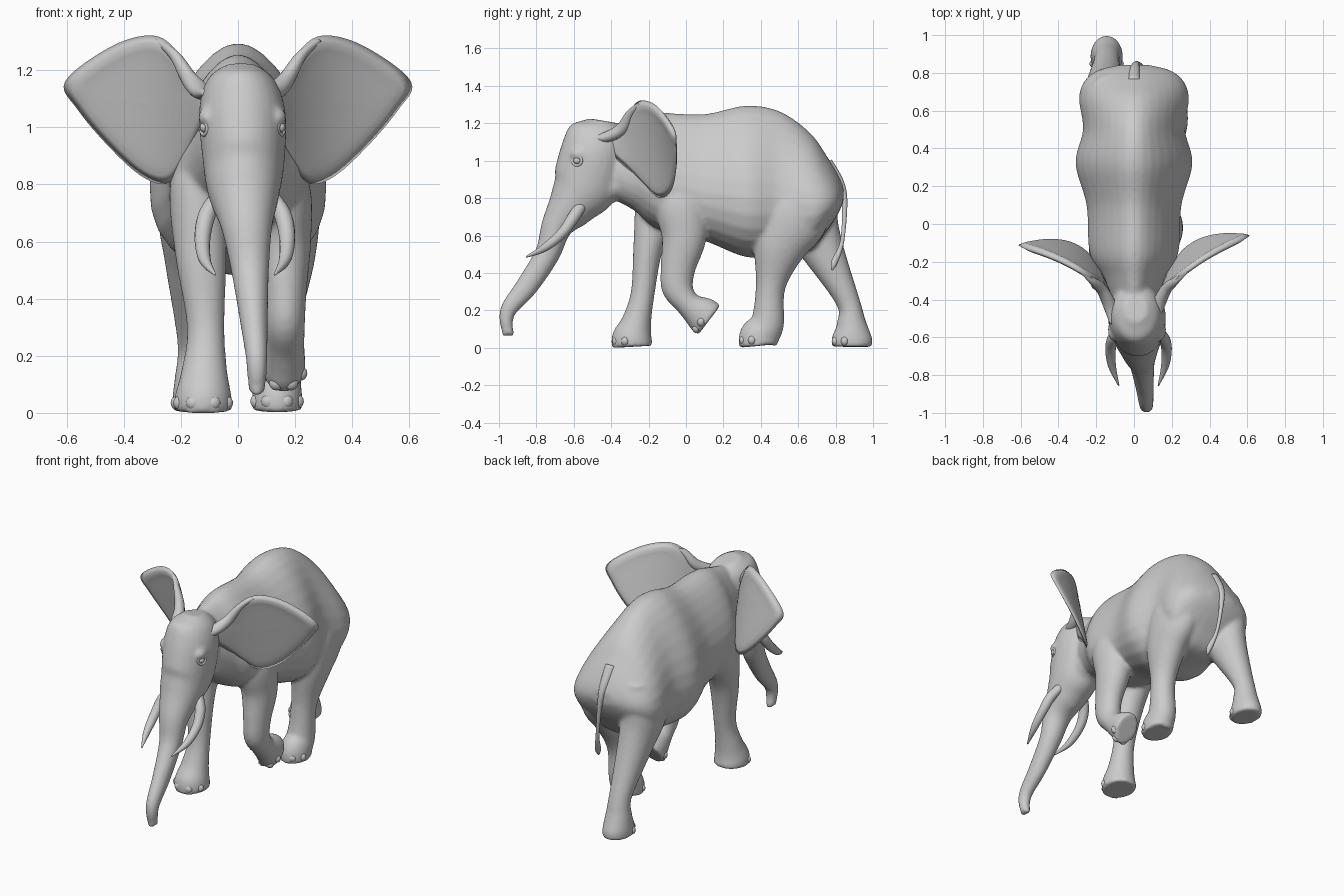
import bpy, bmesh, math
from mathutils import Vector, Matrix

if "Cube" in bpy.data.objects:
    bpy.data.objects.remove(bpy.data.objects["Cube"], do_unlink=True)

shade = 0.6
grey = bpy.data.materials.new("elephant grey")
grey.use_nodes = True
grey.diffuse_color = (shade, shade, shade, 1)
grey.node_tree.nodes["Principled BSDF"].inputs["Base Color"].default_value = (shade, shade, shade, 1)


def finish(name, bm):
    """Turn a bmesh into a smooth, coloured object."""
    bmesh.ops.recalc_face_normals(bm, faces=bm.faces)
    for face in bm.faces:
        face.smooth = True
    mesh = bpy.data.meshes.new(name)
    bm.to_mesh(mesh)
    bm.free()
    mesh.materials.append(grey)
    obj = bpy.data.objects.new(name, mesh)
    bpy.context.collection.objects.link(obj)
    return obj


def spline(points, steps, closed=False):
    """Catmull-Rom curve through points of any dimension."""
    count, curve = len(points), []

    def control(i):
        return points[i % count] if closed else points[max(0, min(count - 1, i))]

    for i in range(count if closed else count - 1):
        before, start, end, after = (control(i + k) for k in (-1, 0, 1, 2))
        for step in range(steps):
            t = step / steps
            curve.append([b + t / 2 * (c - a + t * (2 * a - 5 * b + 4 * c - d + t * (3 * (b - c) + d - a)))
                          for a, b, c, d in zip(before, start, end, after)])
    if not closed:
        curve.append(list(points[-1]))
    return curve


def frame(start, end):
    """Direction of travel in the side plane, and the normal to it."""
    tangent = Vector((0, end[1] - start[1], end[2] - start[2])).normalized()
    return tangent, tangent.cross(Vector((1, 0, 0)))


def loft(bm, stations, egg=0.0, upright=False, sides=28, steps=6):
    """Tube through (x, y, z, half width, half depth); egg narrows one side."""
    path = spline(stations, steps)
    rings = []
    for i, (x, y, z, width, depth) in enumerate(path):
        normal = frame(path[max(0, i - 1)], path[min(len(path) - 1, i + 1)])[1]
        if upright:
            normal = Vector((0, 0, 1))
        ring = []
        for k in range(sides):
            angle = math.tau * k / sides
            offset = normal * depth * math.sin(angle)
            offset.x = width * math.cos(angle) * (1 - egg * math.sin(angle))
            ring.append(bm.verts.new(Vector((x, y, z)) + offset))
        rings.append(ring)
    for ring, following in zip(rings, rings[1:]):
        for k in range(sides):
            bm.faces.new((ring[k], ring[k - 1], following[k - 1], following[k]))
    bm.faces.new(rings[0])
    bm.faces.new(rings[-1])


def ball(bm, location, size):
    matrix = Matrix.Translation(location) @ Matrix.Diagonal((*size, 1))
    bmesh.ops.create_uvsphere(bm, u_segments=16, v_segments=10, radius=1, matrix=matrix)


def leg(bm, name, stations):
    """Leg ending in a flat sole, with toenails around the front of the foot."""
    x, y, z, width, depth = stations[-1]
    tangent, forward = frame(stations[-2], stations[-1])
    if z < 0.1:
        tangent, forward = Vector((0, 0, -1)), Vector((0, -1, 0))
    sole = Vector((x, y, z)) + tangent * 0.05
    loft(bm, stations + [(*sole, width, depth)])
    nails = bmesh.new()
    for degrees in (-66, -24, 24, 66):
        angle = math.radians(degrees)
        nail = sole - tangent * 0.03 + forward * (depth - 0.014) * math.cos(angle)
        nail.x += (width - 0.014) * math.sin(angle)
        ball(nails, nail, (0.026, 0.022, 0.026))
    finish(name + "_toenails", nails)


# Torso, from chest to rump, narrowing to a ridge along the spine
skin = bmesh.new()
torso = [(-.42, 1, .11, .19), (-.28, .98, .16, .245), (-.15, .945, .225, .31),
         (.1, .91, .24, .34), (.32, .89, .296, .405), (.5, .88, .258, .385),
         (.66, .835, .278, .318), (.75, .825, .255, .205), (.81, .82, .19, .11), (.842, .82, .08, .04)]
loft(skin, [(0, *station) for station in torso], egg=.33, upright=True)

# Head running down into the trunk, then the jaw
loft(skin, [(.01, -.45, 1.215, .06, .07), (.01, -.46, 1.16, .12, .155), (.015, -.49, 1.05, .152, .178),
            (.02, -.535, .88, .143, .18), (.02, -.605, .77, .125, .135), (.03, -.69, .65, .09, .085),
            (.042, -.742, .5, .067, .067), (.055, -.85, .33, .05, .06), (.065, -.955, .19, .038, .043),
            (.066, -.95, .07, .03, .028)])
loft(skin, [(.015, -.33, .9, .11, .1), (.015, -.45, .82, .1, .07), (.02, -.575, .66, .03, .025)])

# Legs, caught in mid-stride
leg(skin, "right_front_foot",
    [(-.12, -.1, .95, .08, .1), (-.14, -.14, .78, .1, .13), (-.13, -.2, .55, .09, .082),
     (-.113, -.23, .3, .066, .064), (-.118, -.262, .15, .08, .078), (-.122, -.287, .055, .1, .108)])
leg(skin, "left_front_foot",
    [(.12, -.04, .95, .08, .1), (.15, -.03, .78, .105, .14), (.158, -.01, .6, .098, .122),
     (.165, -.042, .43, .076, .094), (.165, -.045, .32, .07, .085), (.165, .01, .235, .068, .068),
     (.16, .085, .178, .076, .098)])
leg(skin, "left_rear_foot",
    [(.14, .58, .9, .11, .17), (.16, .57, .72, .125, .2), (.165, .5, .54, .105, .145),
     (.15, .453, .33, .074, .08), (.14, .435, .13, .08, .09), (.137, .39, .06, .088, .105)])
leg(skin, "right_rear_foot",
    [(-.14, .62, .9, .11, .17), (-.16, .65, .7, .12, .165), (-.155, .732, .52, .1, .115),
     (-.145, .865, .25, .068, .064), (-.145, .885, .13, .076, .08), (-.145, .887, .055, .085, .108)])

# Trunk fingers and brows, then blend everything into one skin
for y in (-.972, -.932):
    ball(skin, (.066, y, .08), (.022, .013, .025))
for side in (-1, 1):
    ball(skin, (.015 + side * .125, -.57, 1.035), (.03, .05, .035))
body = finish("body_skin", skin)
remesh = body.modifiers.new("blend", "REMESH")
remesh.mode, remesh.voxel_size, remesh.use_smooth_shade = "VOXEL", .011, True
relax = body.modifiers.new("relax", "SMOOTH")
relax.factor, relax.iterations = .5, 9

# Ear outline and the sweep of the ear away from the head
outline = [(.1, 1.1), (.16, 1.16), (.225, 1.28), (.31, 1.322), (.45, 1.28), (.606, 1.16),
           (.56, 1.06), (.45, .93), (.34, .83), (.255, .802), (.2, .86), (.145, .97)]


def ear_point(x, z, side, offset):
    lean = .25 * (1.15 - z) * min(1, max(0, (x - .1) / .06))
    sweep = .37 * (1 - math.exp((.1 - x) / .2)) + side * .07 * (x - .25)
    return side * x, -.43 + sweep + lean + offset, z


def ear(side, name):
    """Lens-shaped flap built from shrinking rings on both faces."""
    bm = bmesh.new()
    edge = spline(outline, 6, closed=True)
    mid_x, mid_z, rings = .31, 1.08, 9
    rim = [bm.verts.new(ear_point(x, z, side, 0)) for x, z in edge]
    for face in (-1, 1):
        previous = rim
        for r in range(1, rings + 1):
            scale = 1 - r / rings
            ring = []
            for x, z in edge:
                px, pz = mid_x + (x - mid_x) * scale, mid_z + (z - mid_z) * scale
                roll = .01 * math.exp(-((scale - .9) / .1) ** 2) * min(1, max(0, (z - 1.1) / .1))
                thick = (.016 + roll) * math.sqrt(1 - scale ** 8)
                ring.append((px, pz, thick))
            if r == rings:
                hub = bm.verts.new(ear_point(*ring[0][:2], side, face * ring[0][2]))
                ring = [hub] * len(edge)
            else:
                ring = [bm.verts.new(ear_point(px, pz, side, face * thick)) for px, pz, thick in ring]
            for k in range(len(edge)):
                corners = (previous[k], previous[k - 1], ring[k - 1], ring[k])
                bm.faces.new(list(dict.fromkeys(corners)))
            previous = ring
    finish(name, bm)


# Paired parts: ears, ear folds, tusks and eyes
fold = [(.115, -.53, 1.12, .012, .01), (.13, -.43, 1.125, .036, .028), (.17, -.345, 1.17, .032, .032),
        (.22, -.3, 1.25, .022, .022), (.28, -.25, 1.3, .012, .012)]
tusk = [(.085, -.555, .77, .03, .03), (.13, -.6, .7, .032, .032), (.148, -.66, .615, .028, .028),
        (.14, -.755, .535, .021, .021), (.105, -.855, .485, .004, .004)]
for side, label in ((1, "left"), (-1, "right")):
    ear(side, label + "_ear")
    for part, stations, shift in (("_ear_fold", fold, 0), ("_tusk", tusk, .024)):
        bm = bmesh.new()
        loft(bm, [(shift + side * x, *rest) for x, *rest in stations], sides=16)
        finish(label + part, bm)
    bm = bmesh.new()
    eye = Vector((.016 + side * .134, -.582, 1))
    ball(bm, eye, (.016, .02, .018))
    finish(label + "_eye", bm)
    bpy.ops.mesh.primitive_torus_add(location=eye, rotation=(0, math.pi / 2, -side * math.radians(25)),
                                     major_radius=.026, minor_radius=.008,
                                     major_segments=20, minor_segments=8)
    lid = bpy.context.object
    lid.name = label + "_eyelid"
    lid.data.materials.append(grey)
    bpy.ops.object.shade_smooth()

# Tail with a tufted tip
bm = bmesh.new()
loft(bm, [(0, .755, .99, .035, .03), (.005, .825, .88, .025, .022), (.015, .848, .77, .015, .015),
          (.04, .835, .57, .011, .011), (.065, .795, .46, .018, .018), (.07, .78, .415, .005, .005)], sides=14)
finish("tail", bm)
